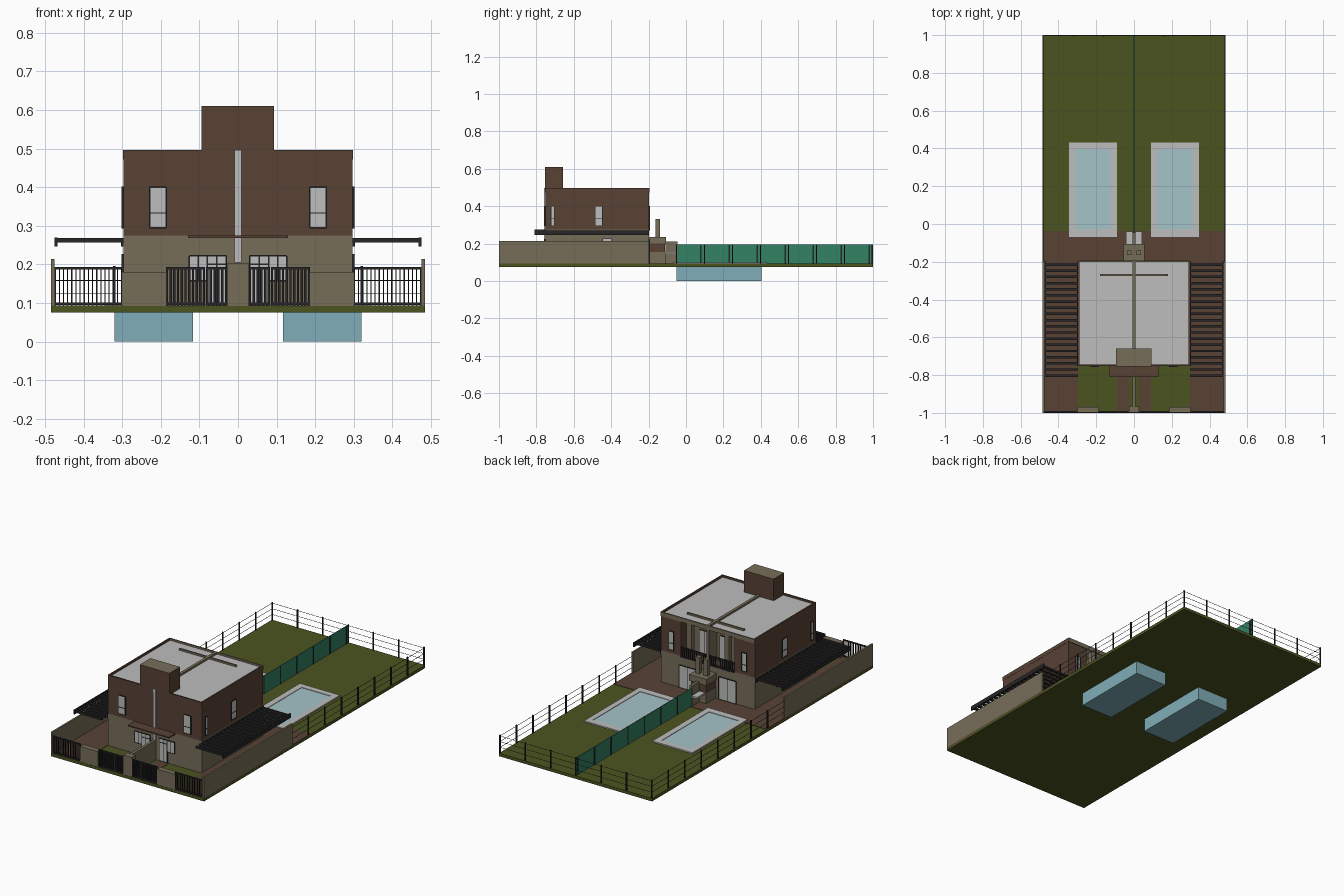
import bpy
import bmesh
from mathutils import Matrix, Vector

default_cube = bpy.data.objects.get("Cube")
if default_cube:
    bpy.data.objects.remove(default_cube, do_unlink=True)


def material(name, red, green, blue):
    """Flat material from display colour values, stored as linear."""
    colour = [((c / 255 + 0.055) / 1.055) ** 2.4 for c in (red, green, blue)] + [1.0]
    mat = bpy.data.materials.new(name)
    mat.use_nodes = True
    mat.diffuse_color = colour
    shader = mat.node_tree.nodes["Principled BSDF"]
    shader.inputs["Base Color"].default_value = colour
    shader.inputs["Roughness"].default_value = 0.9
    return mat


brick = material("brown brick", 88, 66, 53)
render_wall = material("beige render", 119, 109, 89)
grass = material("grass green", 76, 84, 32)
pale = material("pale grey", 188, 190, 188)
pool_blue = material("pool blue", 128, 174, 184)
water_blue = material("light water blue", 165, 196, 201)
teal = material("teal screen", 50, 130, 100)
metal = material("dark metal", 40, 38, 40)


def boxes(name, mat, *spans, mirror=False, top_mat=None):
    """One object from boxes given as x, y and z ranges, optionally mirrored in x."""
    bm = bmesh.new()
    spans = list(spans)
    if mirror:
        spans += [((-x[1], -x[0]), y, z) for x, y, z in spans]
    for span in spans:
        centre = Vector([(low + high) / 2 for low, high in span])
        size = Vector([high - low for low, high in span])
        bmesh.ops.create_cube(bm, size=1, matrix=Matrix.LocRotScale(centre, None, size))
    mesh = bpy.data.meshes.new(name)
    mesh.materials.append(mat)
    if top_mat:
        mesh.materials.append(top_mat)
        bm.normal_update()
        for face in bm.faces:
            face.material_index = int(face.normal.z > 0.5)
    bm.to_mesh(mesh)
    bm.free()
    obj = bpy.data.objects.new(name, mesh)
    bpy.context.collection.objects.link(obj)
    return obj


def around(value, half):
    return (value - half, value + half)


def steps(start, stop, count):
    return [start + (stop - start) * i / (count - 1) for i in range(count)]


def railing(x, y, z, count, half):
    """Vertical bars between a top and a bottom rail."""
    depth = around(y, 0.003)
    bars = [(around(bar, half), depth, z) for bar in steps(x[0] + half, x[1] - half, count)]
    rails = [(x, depth, around(level, 0.003)) for level in (z[0] + 0.006, z[1] - 0.003)]
    return bars + rails


# Plot, paving and pools
EDGE = 0.485
GROUND = 0.092
boxes("ground", grass, ((-EDGE, EDGE), (-1, 1), (0.075, GROUND)))
paved = (GROUND - 0.004, GROUND + 0.002)
boxes("side_paving", brick, ((0.297, EDGE), (-1, -0.2), paved), mirror=True)
boxes("back_patio", brick, ((-EDGE, EDGE), (-0.2, -0.036), paved))
boxes("front_path", brick, ((0.025, 0.09), (-1, -0.75), paved), mirror=True)
boxes("pool_basin", pool_blue, ((0.117, 0.32), (-0.052, 0.404), (0, GROUND)), mirror=True)
boxes("pool_water", water_blue, ((0.124, 0.312), (-0.03, 0.398), (GROUND, 0.096)), mirror=True)
rim = (GROUND - 0.004, 0.099)
boxes("pool_rim", pale,
      ((0.09, 0.125), (-0.07, 0.432), rim), ((0.311, 0.343), (-0.07, 0.432), rim),
      ((0.125, 0.311), (-0.07, -0.03), rim), ((0.125, 0.311), (0.397, 0.432), rim), mirror=True)

# House body
SIDE, FRONT, BACK = 0.297, -0.752, -0.198
RECESS, RECESS_X = -0.27, 0.17
FLOOR, ROOF = 0.275, 0.484
boxes("lower_floor", render_wall, ((-SIDE, SIDE), (FRONT, BACK), (GROUND, FLOOR)))
boxes("upper_floor", brick, ((-SIDE, SIDE), (FRONT, RECESS), (FLOOR, ROOF)))
boxes("upper_wing", brick, ((RECESS_X, SIDE), (RECESS, BACK), (FLOOR, ROOF)), mirror=True)
boxes("roof", pale, ((-SIDE, SIDE), (FRONT, BACK), (ROOF - 0.01, ROOF + 0.002)))
crown = (ROOF - 0.012, 0.496)
boxes("parapet", brick,
      ((-SIDE, SIDE), (FRONT - 0.001, FRONT + 0.008), crown),
      ((SIDE - 0.008, SIDE + 0.001), (FRONT, BACK), crown), mirror=True)
boxes("roof_dividers", render_wall,
      ((-0.008, 0.008), (-0.66, BACK), crown),
      ((-0.18, 0.18), around(RECESS, 0.005), crown),
      ((-SIDE, SIDE), around(BACK, 0.004), crown))
boxes("roof_tower", brick, ((-0.094, 0.093), (FRONT - 0.002, -0.658), (ROOF, 0.61)),
      top_mat=render_wall)
boxes("entrance_canopy", brick, ((-0.13, 0.13), (-0.81, FRONT), (0.268, FLOOR)))
boxes("front_light_strip", pale, ((-0.009, 0.009), (FRONT - 0.006, FRONT), (0.205, 0.496)))


def opening(name, axis, span, plane, z, bar_levels=(), bar_places=()):
    """Pale glazed plate with dark frame lines on the wall facing the given axis."""
    def plate(across, thickness, height):
        depth = around(plane, thickness)
        return (across, depth, height) if axis == "y" else (depth, across, height)

    line = 0.0018
    frame = [plate(span, 0.0045, around(level, line)) for level in (*z, *bar_levels)]
    frame += [plate(around(place, line), 0.0045, z) for place in (*span, *bar_places)]
    boxes(name + "_glass", pale, plate(span, 0.003, z), mirror=True)
    boxes(name + "_frame", metal, *frame, mirror=True)


# Windows and doors
upper = (0.295, 0.4)
opening("front_upper_window", "y", (0.186, 0.229), FRONT, upper, [0.333])
opening("front_lower_window", "y", (0.08, 0.126), FRONT, (0.157, 0.222), [], [0.103])
opening("front_door", "y", (0.03, 0.08), FRONT, (0.094, 0.222), [0.2], [0.055])
opening("side_small_window", "x", (-0.722, -0.704), SIDE, upper, [0.333])
opening("side_upper_window", "x", (-0.486, -0.446), SIDE, upper, [0.333])
opening("side_lower_window", "x", (-0.446, -0.396), SIDE, (0.15, 0.225))
opening("back_upper_window", "y", (0.215, 0.245), BACK, upper, [0.333])
opening("patio_door", "y", (0.07, 0.18), BACK, (0.094, 0.222), [], [0.125])
opening("balcony_door", "y", (0.03, 0.1), RECESS + 0.003, (FLOOR, 0.42), [], [0.065])

# Recessed balcony
boxes("balcony_wall", render_wall,
      ((-RECESS_X, RECESS_X), around(RECESS, 0.003), (FLOOR, ROOF)))
boxes("balcony_divider", render_wall, ((-0.008, 0.008), (RECESS, BACK), (FLOOR, ROOF)))
boxes("balcony_pillar", render_wall, ((0.105, 0.135), (-0.225, BACK), (FLOOR, ROOF)), mirror=True)
boxes("balcony_railing", metal,
      *railing((0.01, RECESS_X), BACK + 0.003, (FLOOR - 0.005, 0.33), 14, 0.002), mirror=True)

# Side pergolas
beam = (0.257, 0.268)
slats = [((SIDE, 0.475), around(y, 0.0065), beam) for y in steps(-0.803, -0.215, 19)]
boxes("pergola", metal, *slats,
      ((0.467, 0.475), (-0.81, BACK), (0.246, 0.27)),
      ((SIDE, 0.303), (FRONT, BACK), (0.246, 0.268)), mirror=True)

# Boundary and front walls
boxes("side_wall", render_wall, ((0.475, EDGE), (-1, BACK), (GROUND, 0.214)), mirror=True)
boxes("front_pier", render_wall, ((0.187, 0.3), (-0.999, -0.968), (GROUND, 0.18)), mirror=True)
boxes("centre_pier", render_wall, ((-0.027, 0.027), (-0.999, -0.965), (GROUND, 0.204)))
boxes("front_divider", render_wall, ((-0.008, 0.008), (-0.97, FRONT), (GROUND, 0.204)))
fence_height = (GROUND, 0.193)
boxes("outer_front_railing", metal,
      *railing((0.3, 0.475), -0.994, fence_height, 17, 0.0015), mirror=True)
boxes("inner_front_railing", metal,
      *railing((0.085, 0.187), -0.994, fence_height, 11, 0.003),
      *railing((0.028, 0.083), -0.994, fence_height, 6, 0.003), mirror=True)

# Barbecue and counters
boxes("barbecue_base", render_wall, ((-0.05, 0.05), (BACK, -0.11), (GROUND, 0.156)))
boxes("barbecue_hearth", brick, ((-0.048, 0.048), (BACK, -0.112), (0.156, 0.2)))
boxes("barbecue_hood", render_wall, ((-0.055, 0.055), (BACK, -0.106), (0.2, 0.236)))
boxes("barbecue_chimney", render_wall, ((0.013, 0.037), (-0.164, -0.14), (0.236, 0.33)), mirror=True)
boxes("barbecue_divider", render_wall, ((-0.008, 0.008), (-0.11, -0.045), (GROUND, 0.21)))
boxes("barbecue_counter", pale, ((0.008, 0.042), (-0.11, -0.04), (0.145, 0.155)), mirror=True)

# Garden screen and wire fence
boxes("garden_screen", teal, ((-0.002, 0.002), (-0.045, 0.998), (GROUND, 0.194)))
boxes("screen_posts", metal,
      *[(around(0, 0.004), around(y, 0.004), fence_height) for y in steps(-0.07, 0.98, 8)])
border = EDGE - 0.004
side_posts = [(around(border, 0.003), around(y, 0.003), (GROUND, 0.196))
              for y in steps(-0.05, 0.996, 8)]
back_posts = [(around(x, 0.003), around(0.996, 0.003), (GROUND, 0.196))
              for x in steps(0, border, 4)[:-1]]
boxes("fence_posts", metal, *side_posts, *back_posts, mirror=True)
wires = []
for level in (0.125, 0.158, 0.19):
    height = around(level, 0.0008)
    wires += [(around(border, 0.0008), (BACK, 0.996), height),
              ((0, border), around(0.996, 0.0008), height)]
boxes("fence_wires", metal, *wires, mirror=True)
